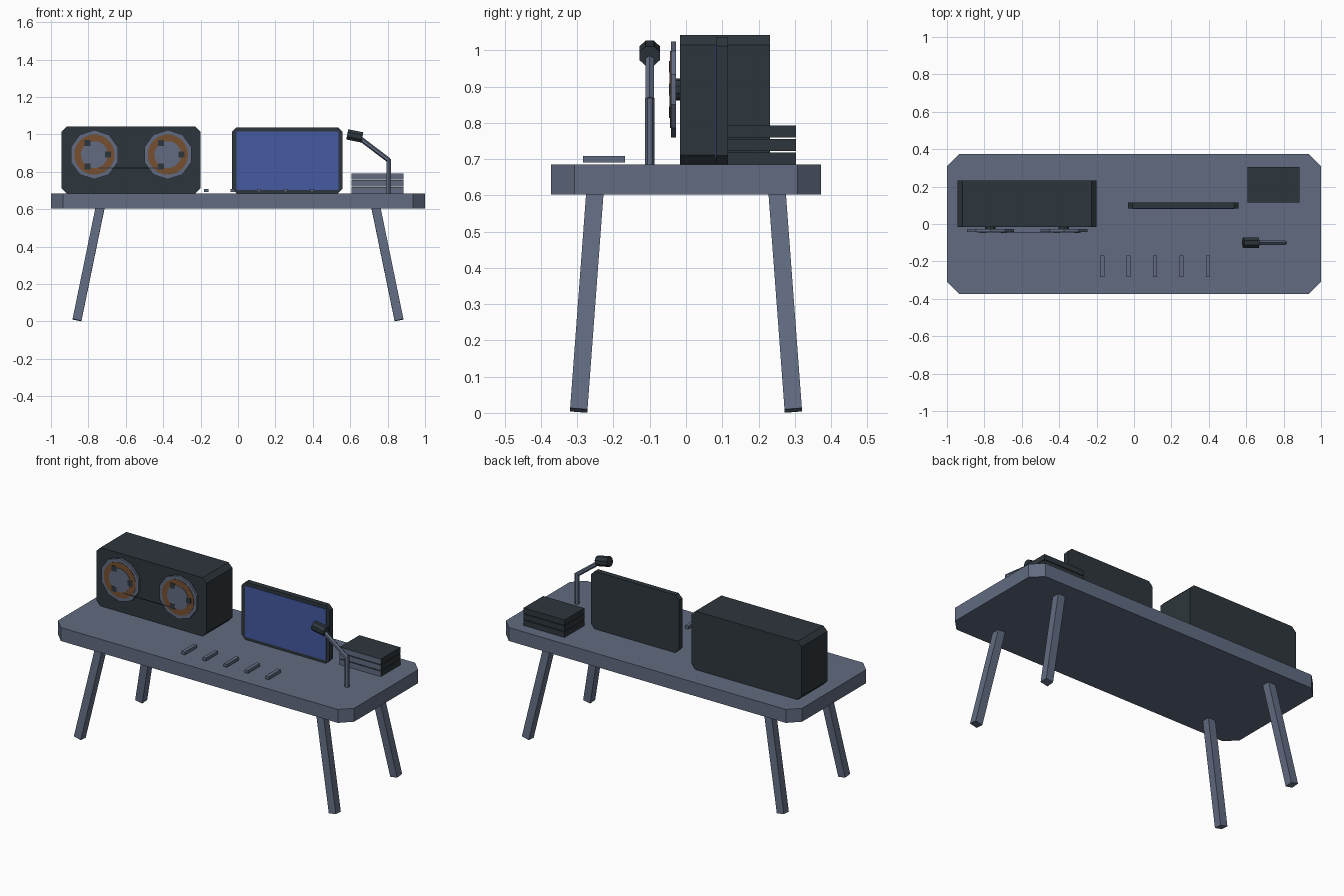
import bpy
import bmesh
from math import cos, sin, pi, sqrt
from mathutils import Vector

cube = bpy.data.objects.get("Cube")
if cube:
    bpy.data.objects.remove(cube, do_unlink=True)


def material(name, rgb):
    m = bpy.data.materials.new(name)
    m.use_nodes = True
    m.diffuse_color = (*rgb, 1)
    m.node_tree.nodes["Principled BSDF"].inputs["Base Color"].default_value = (*rgb, 1)
    return m


SLATE = material("slate grey", (0.12, 0.148, 0.22))
DARK = material("dark charcoal", (0.027, 0.037, 0.045))
BLUE = material("screen blue", (0.06, 0.1, 0.36))
BROWN = material("tape brown", (0.18, 0.08, 0.03))


def prism(name, base, extrude, mat):
    """Flat outline swept along a vector into a closed solid."""
    bm = bmesh.new()
    face = bm.faces.new([bm.verts.new(p) for p in base])
    swept = bmesh.ops.extrude_face_region(bm, geom=[face], use_keep_orig=True)["geom"]
    moved = [g for g in swept if isinstance(g, bmesh.types.BMVert)]
    bmesh.ops.translate(bm, verts=moved, vec=extrude)
    bmesh.ops.recalc_face_normals(bm, faces=bm.faces)
    mesh = bpy.data.meshes.new(name)
    bm.to_mesh(mesh)
    bm.free()
    mesh.materials.append(mat)
    obj = bpy.data.objects.new(name, mesh)
    bpy.context.collection.objects.link(obj)
    return obj


def chamfered(a0, a1, b0, b1, c):
    """Rectangle outline with cut corners, as 2D points."""
    return [(a0 + c, b0), (a1 - c, b0), (a1, b0 + c), (a1, b1 - c),
            (a1 - c, b1), (a0 + c, b1), (a0, b1 - c), (a0, b0 + c)]


def upright(name, x0, x1, z0, z1, y0, y1, c, mat):
    """Chamfered panel facing the front."""
    outline = [Vector((x, y0, z)) for x, z in chamfered(x0, x1, z0, z1, c)]
    return prism(name, outline, Vector((0, y1 - y0, 0)), mat)


def box(name, x0, x1, y0, y1, z0, z1, mat):
    outline = [Vector(p) for p in ((x0, y0, z0), (x1, y0, z0), (x1, y1, z0), (x0, y1, z0))]
    return prism(name, outline, Vector((0, 0, z1 - z0)), mat)


def rod(name, start, end, radius, sides, mat):
    """Regular prism between two points, kept square to the x axis."""
    start, end = Vector(start), Vector(end)
    d = (end - start).normalized()
    ref = Vector((0, 1, 0)) if abs(d.x) > 0.5 else Vector((1, 0, 0))
    u = (ref - d * ref.dot(d)).normalized()
    v = d.cross(u)
    angles = [(i + 0.5) * 2 * pi / sides for i in range(sides)]
    outline = [start + (u * cos(a) + v * sin(a)) * radius for a in angles]
    return prism(name, outline, end - start, mat)


# Desk top and splayed legs
TOP = 0.685
prism("desk_top", [Vector((x, y, 0.603)) for x, y in chamfered(-1, 1, -0.373, 0.373, 0.065)],
      Vector((0, 0, TOP - 0.603)), SLATE)
for sx, side in ((1, "left"), (-1, "right")):
    for sy, end in ((-1, "front"), (1, "back")):
        rod(f"{end}_{side}_leg", (sx * 0.734, sy * 0.25, 0.625),
            (sx * 0.861, sy * 0.296, 0.007), 0.048 / sqrt(2), 4, SLATE)

# Tape machine cabinet with two reels
upright("tape_cabinet", -0.943, -0.2, TOP, 1.042, -0.017, 0.232, 0.027, DARK)
REEL_Z = 0.892
for x, side in ((-0.768, "right"), (-0.375, "left")):
    def disc(name, radius, y0, y1, sides, mat):
        rod(f"{side}_{name}", (x, y0, REEL_Z), (x, y1, REEL_Z), radius, sides, mat)
    disc("spindle", 0.03, -0.015, -0.03, 10, DARK)
    disc("reel", 0.132, -0.028, -0.042, 10, SLATE)
    disc("tape_winding", 0.108, -0.04, -0.044, 20, BROWN)
    disc("reel_hub", 0.072, -0.042, -0.046, 20, SLATE)
    for i in range(3):
        hx = x + 0.072 * cos(i * 2 * pi / 3)
        hz = REEL_Z + 0.072 * sin(i * 2 * pi / 3)
        h = 0.016
        box(f"{side}_reel_slot_{i + 1}", hx - h, hx + h, -0.047, -0.043, hz - h, hz + h, DARK)
box("tape_strand", -0.74, -0.4, -0.046, -0.043, 0.818, 0.822, DARK)

# Monitor
upright("monitor_body", -0.033, 0.56, TOP, 1.037, 0.083, 0.116, 0.025, DARK)
box("monitor_screen", -0.008, 0.538, 0.08, 0.085, 0.703, 1.016, BLUE)

# Stack of books, page edges facing the front
for i in range(3):
    z = TOP + i * 0.037
    book = box(f"book_{i + 1}", 0.607, 0.884, 0.114, 0.304, z, z + 0.033, DARK)
    book.data.materials.append(SLATE)
    for p in book.data.polygons:
        if p.normal.y < -0.9:
            p.material_index = 1

# Row of flat keys
for i in range(5):
    x = -0.17 + i * 0.1415
    box(f"key_{i + 1}", x - 0.011, x + 0.011, -0.284, -0.168, TOP + 0.006, 0.709, SLATE)

# Desk lamp
ELBOW = (0.806, -0.1, 0.862)
rod("lamp_post", (0.806, -0.1, TOP), ELBOW, 0.013, 6, SLATE)
rod("lamp_arm", ELBOW, (0.64, -0.1, 0.988), 0.013, 6, SLATE)
rod("lamp_elbow", (0.806, -0.1, 0.855), (0.806, -0.1, 0.869), 0.013, 6, SLATE)
rod("lamp_head", (0.584, -0.1, 1.0), (0.665, -0.1, 0.984), 0.03, 8, DARK)
